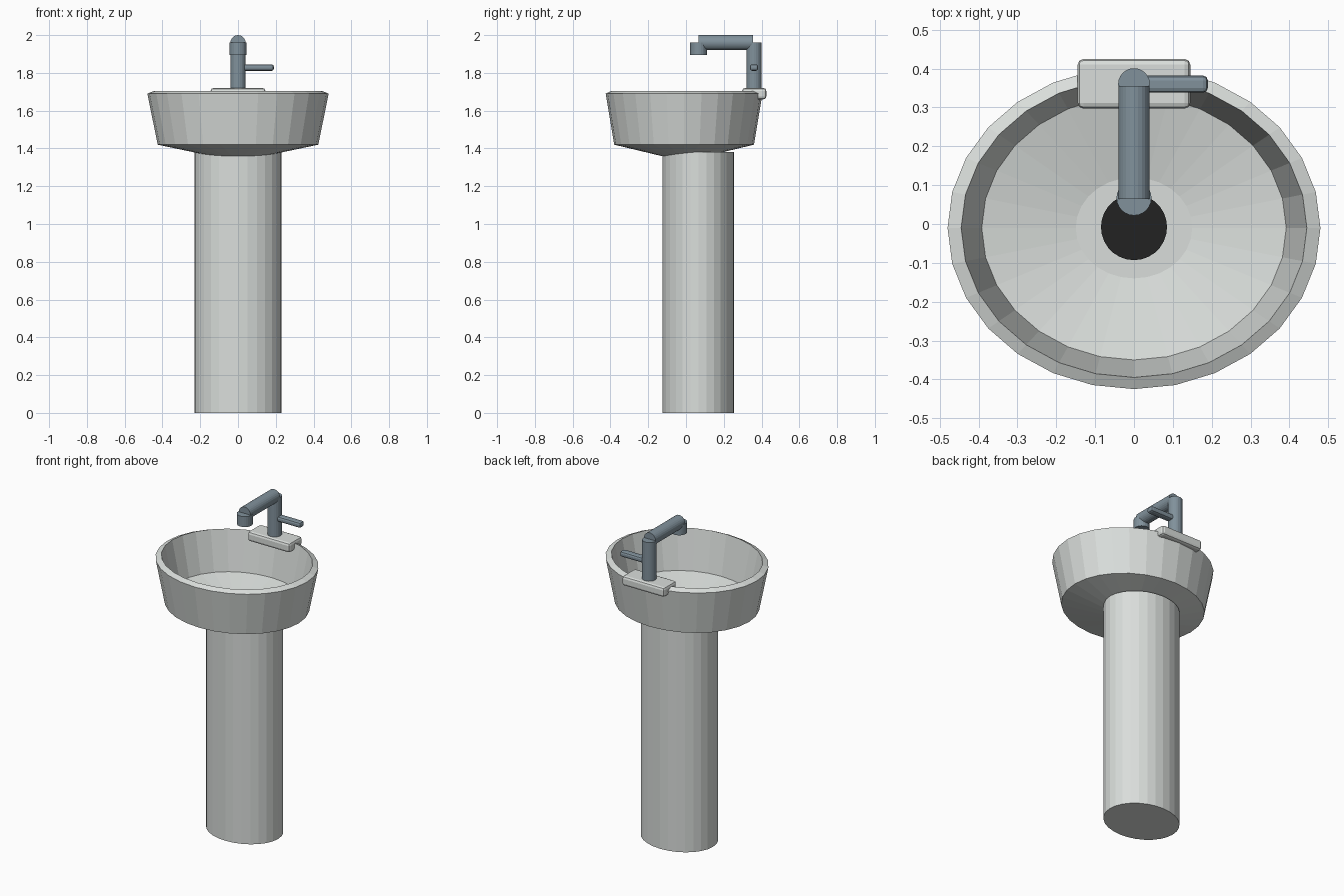
import bpy, bmesh, math
from mathutils import Matrix

if "Cube" in bpy.data.objects:
    bpy.data.objects.remove(bpy.data.objects["Cube"])


def material(name, rgb):
    m = bpy.data.materials.new(name)
    m.diffuse_color = (*rgb, 1)
    m.use_nodes = True
    m.node_tree.nodes["Principled BSDF"].inputs["Base Color"].default_value = m.diffuse_color
    return m


CERAMIC = material("pale_ceramic", (0.70, 0.73, 0.71))
METAL = material("blue_grey_metal", (0.22, 0.285, 0.33))
DARK = material("dark_drain", (0.016, 0.016, 0.016))


def finish(name, bm, mat):
    bmesh.ops.recalc_face_normals(bm, faces=bm.faces)
    me = bpy.data.meshes.new(name)
    bm.to_mesh(me)
    bm.free()
    me.materials.append(mat)
    ob = bpy.data.objects.new(name, me)
    bpy.context.collection.objects.link(ob)
    return ob


def lathe(name, rings, cy, mat, n=28):
    """Closed solid through elliptical rings (rx, ry, z)."""
    bm = bmesh.new()
    loops = []
    for rx, ry, z in rings:
        loops.append([bm.verts.new((rx * math.cos(2 * math.pi * i / n),
                                    cy + ry * math.sin(2 * math.pi * i / n), z))
                      for i in range(n)])
    for a, b in zip(loops, loops[1:]):
        for i in range(n):
            j = (i + 1) % n
            bm.faces.new((a[i], a[j], b[j], b[i]))
    bm.faces.new(loops[0])
    bm.faces.new(loops[-1])
    return finish(name, bm, mat)


def box(name, lo, hi, bevel, mat):
    bm = bmesh.new()
    bmesh.ops.create_cube(bm, size=1)
    for v in bm.verts:
        v.co = [(l + h) / 2 + c * (h - l) for l, h, c in zip(lo, hi, v.co)]
    bmesh.ops.bevel(bm, geom=bm.edges[:], offset=bevel, segments=2,
                    profile=0.5, affect='EDGES')
    return finish(name, bm, mat)


# pedestal column
lathe("pedestal", [(0.23, 0.19, 0), (0.23, 0.19, 1.38)], 0.065, CERAMIC)

# basin: underside, outer wall, rim, inner wall, sloping floor
lathe("basin", [(0.14, 0.12, 1.36), (0.425, 0.37, 1.42), (0.48, 0.415, 1.69),
                (0.445, 0.385, 1.705), (0.392, 0.34, 1.46),
                (0.15, 0.13, 1.41)], -0.01, CERAMIC)
lathe("drain", [(0.085, 0.085, 1.408), (0.085, 0.085, 1.415)], -0.008, DARK)

# tap mounting plate over the back rim
box("tap_plate", (-0.145, 0.297, 1.66), (0.145, 0.425, 1.72), 0.015, CERAMIC)

# tap: upright, spout, nozzle, lever
lathe("tap_upright", [(0.041, 0.041, 1.71), (0.041, 0.041, 1.96)], 0.36, METAL, 24)
spout = lathe("tap_spout", [(0.04, 0.04, 0), (0.04, 0.04, 0.29)], 0, METAL, 24)
spout.data.transform(Matrix.Translation((0, 0.355, 1.96)) @ Matrix.Rotation(math.pi / 2, 4, 'X'))
lathe("tap_nozzle", [(0.045, 0.045, 1.895), (0.045, 0.045, 1.96)], 0.067, METAL, 24)
box("tap_lever", (0.02, 0.338, 1.811), (0.19, 0.382, 1.845), 0.012, METAL)
